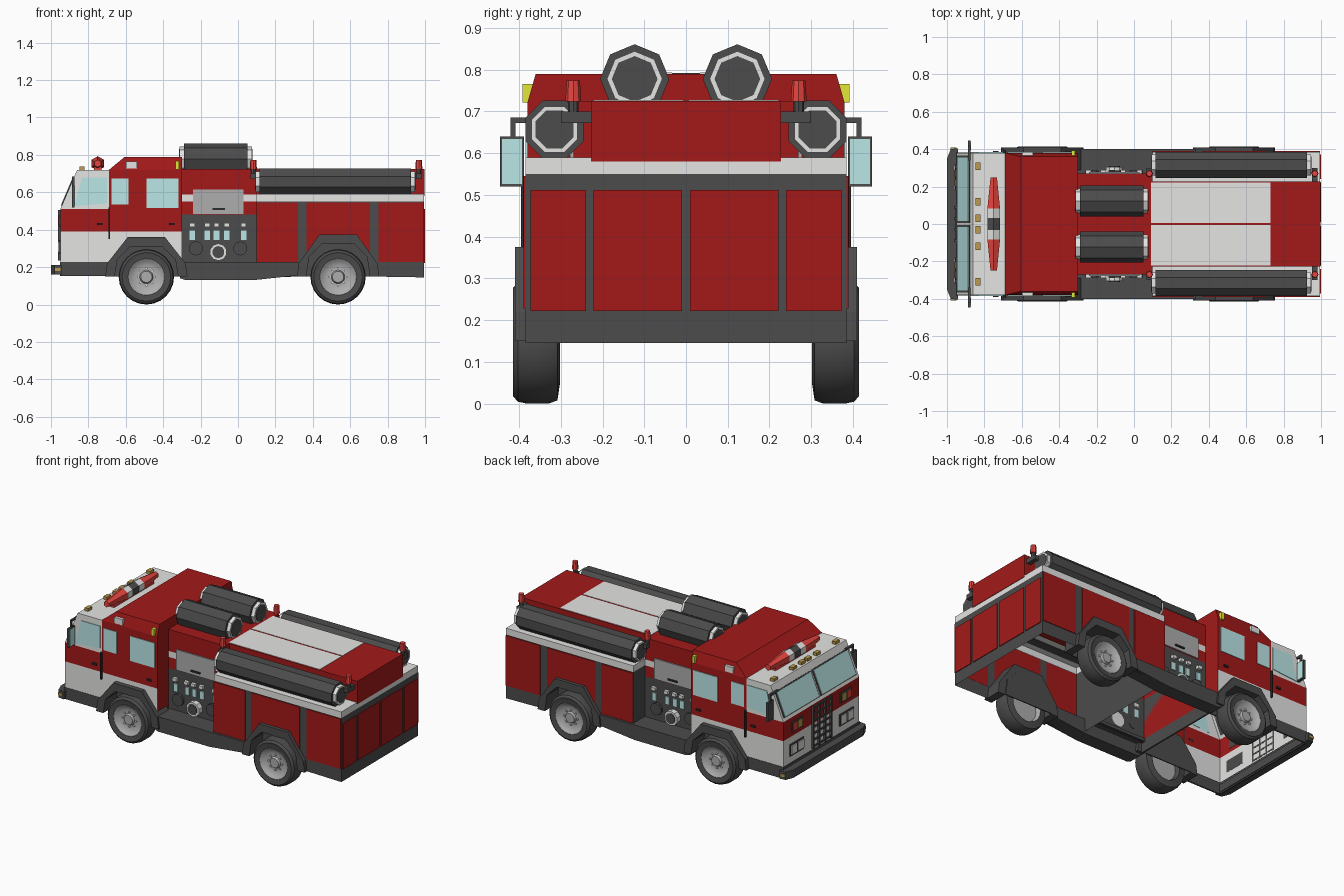
import bpy, bmesh, math
from mathutils import Matrix, Vector

if "Cube" in bpy.data.objects:
    bpy.data.objects.remove(bpy.data.objects["Cube"])

COLORS = {
    "red": (.37, .010, .010), "dark_grey": (.072, .072, .072), "white": (.78, .78, .77),
    "mid_grey": (.42, .42, .42), "glass": (.50, .80, .80), "yellow": (.80, .83, .04),
    "beacon_red": (.80, .06, .05), "amber": (.50, .32, .07), "black": (.025, .025, .025),
}
MATS = {}
for n, c in COLORS.items():
    MATS[n] = bpy.data.materials.new(n)
    MATS[n].diffuse_color = (*c, 1)


def finish(name, bm, mats, mirror=False, smooth=False):
    if mirror:
        g = bmesh.ops.duplicate(bm, geom=bm.verts[:] + bm.edges[:] + bm.faces[:])["geom"]
        for v in g:
            if isinstance(v, bmesh.types.BMVert):
                v.co.y *= -1
        bmesh.ops.reverse_faces(bm, faces=[f for f in g if isinstance(f, bmesh.types.BMFace)])
    me = bpy.data.meshes.new(name)
    bm.to_mesh(me)
    bm.free()
    for m in mats:
        me.materials.append(MATS[m])
    ob = bpy.data.objects.new(name, me)
    bpy.context.collection.objects.link(ob)
    if smooth:
        bpy.ops.object.select_all(action='DESELECT')
        ob.select_set(True)
        bpy.context.view_layer.objects.active = ob
        bpy.ops.object.shade_smooth_by_angle(angle=math.radians(35))
    return ob


def prism_bm(pts, a, b, axis="y"):
    """Extrude a profile: (x, z) along y, or (x, y) along z."""
    bm = bmesh.new()
    vs = [bm.verts.new((p, a, q) if axis == "y" else (p, q, a)) for p, q in pts]
    f = bm.faces.new(vs)
    ext = bmesh.ops.extrude_face_region(bm, geom=[f])["geom"]
    d = Vector((0, b - a, 0)) if axis == "y" else Vector((0, 0, b - a))
    bmesh.ops.translate(bm, vec=d, verts=[v for v in ext if isinstance(v, bmesh.types.BMVert)])
    bmesh.ops.recalc_face_normals(bm, faces=bm.faces)
    return bm


def prism(name, pts, a, b, mat, mirror=False, axis="y"):
    return finish(name, prism_bm(pts, a, b, axis), [mat], mirror)


def box(name, x0, x1, y0, y1, z0, z1, mat, mirror=False):
    return prism(name, [(x0, z0), (x1, z0), (x1, z1), (x0, z1)], y0, y1, mat, mirror)


def cyl(name, axis, center, r, length, mat, sides=8, r2=None, turn=0, mirror=False, smooth=False):
    bm = bmesh.new()
    rot = {"x": Matrix.Rotation(math.pi / 2, 4, 'Y'), "y": Matrix.Rotation(-math.pi / 2, 4, 'X'),
           "z": Matrix()}[axis]
    bmesh.ops.create_cone(bm, cap_ends=True, segments=sides, radius1=r, radius2=r if r2 is None else r2,
                          depth=length, matrix=Matrix.Translation(center) @ rot @ Matrix.Rotation(turn, 4, 'Z'))
    return finish(name, bm, [mat], mirror, smooth)


def shell(name, pts, half, xcuts, zcuts, mats, rule, drop, taper=None):
    """Hollow body: extruded side profile, cut into colour bands, underside removed."""
    bm = prism_bm(pts, -half, half)
    bmesh.ops.delete(bm, geom=[f for f in bm.faces if drop(f)], context='FACES')
    bmesh.ops.triangulate(bm, faces=[f for f in bm.faces if len(f.verts) > 4])
    for axis, cuts in (((1, 0, 0), xcuts), ((0, 0, 1), zcuts)):
        for c in cuts:
            bmesh.ops.bisect_plane(bm, geom=bm.verts[:] + bm.edges[:] + bm.faces[:],
                                   plane_co=Vector(axis) * c, plane_no=axis)
    if taper:
        for v in bm.verts:
            if v.co.z > taper[0]:
                v.co.y *= 1 - (v.co.z - taper[0]) * taper[1]
    bm.normal_update()
    for f in bm.faces:
        f.material_index = mats.index(rule(f.calc_center_median(), f.normal))
    return finish(name, bm, mats)


# Wheel arch outlines, relative to the wheel centre
OUTER = [(-.22, .15), (-.21, .22), (-.1, .36), (.1, .36), (.21, .22), (.22, .15)]
INNER = [(-.17, .15), (-.155, .24), (-.085, .31), (.085, .31), (.155, .24), (.17, .15)]
NOTCH = [(-.158, .225)] + INNER[1:5] + [(.158, .225)]
FRONT_X, REAR_X = -.49, .535


def at(pts, cx, dz=0):
    return [(cx + x, z + (dz if z > .23 else 0)) for x, z in pts]


# Cab and its skirt
def cab_rule(c, n):
    if n.x > .9:
        return "red"
    if c.z < .39:
        return "white"
    return "white" if c.z > .51 and c.x < -.69 else "red"


cab = [(-.95, .225), (-.95, .51), (-.86, .72), (-.69, .72), (-.605, .79), (-.30, .79), (-.30, .225)]
shell("cab", cab + at(NOTCH, FRONT_X)[::-1], .38, [-.69], [.39, .51, .72], ["red", "white"], cab_rule,
      lambda f: abs(f.normal.y) < .1 and f.calc_center_median().z < .33 and abs(f.calc_center_median().x + .49) < .45
      and len(f.verts) == 4 and abs(f.normal.x) < .99, taper=(.72, .75))
box("cab_skirt_side", -.95, -.66, .372, .382, .152, .226, "dark_grey", True)
box("cab_skirt_front", -.953, -.945, -.382, .382, .152, .226, "dark_grey")
box("cab_back_skirt", -.31, -.30, -.38, .38, .145, .226, "dark_grey")

# Rear body
body = [(.10, .145), (.10, .59), (.995, .59), (.995, .145)]
shell("rear_body", body + at(INNER, REAR_X, .015)[::-1], .385, [], [.55], ["dark_grey", "white"],
      lambda c, n: "white" if c.z > .55 else "dark_grey",
      lambda f: abs(f.normal.y) < .1 and f.calc_center_median().z < .345 and .105 < f.calc_center_median().x < .99)

# Pump section between cab and body
shell("pump_section", [(-.30, .2), (-.30, .725), (.10, .725), (.10, .2)], .27, [], [.48, .55, .588],
      ["dark_grey", "white", "red"],
      lambda c, n: "dark_grey" if c.z < .48 else "white" if .55 < c.z < .588 and abs(n.y) > .5 else "red",
      lambda f: f.normal.z < -.5)
prism("running_board", [(-.31, .14), (-.28, .13), (.08, .13), (.36, .16), (.36, .225), (-.31, .225)],
      .31, .40, "dark_grey", True)
box("running_board_top", -.30, .10, .26, .32, .205, .225, "dark_grey", True)

# Upper body and its lids
box("upper_body", .08, .998, -.228, .228, .58, .725, "red")
box("roof_lid", .09, .73, .006, .222, .723, .727, "white", True)

# Side and rear compartment doors
box("side_door_front", .10, .322, .384, .391, .228, .545, "red", True)
prism("side_door_middle", [(.365, .545), (.365, .28), (.45, .36), (.62, .36), (.705, .27), (.705, .545)],
      .384, .389, "red", True)
box("side_door_rear", .752, .994, .384, .389, .228, .545, "red", True)
box("rear_door_inner", .994, 1.0, .01, .222, .222, .512, "red", True)
box("rear_door_outer", .994, 1.0, .24, .372, .222, .512, "red", True)

# Wheel arches, wells and wheels
for pos, cx, dz in (("front", FRONT_X, 0), ("rear", REAR_X, .015)):
    prism(pos + "_wheel_arch", at(OUTER, cx, dz) + at(INNER, cx, dz)[::-1], .29, .41, "dark_grey", True)
    prism(pos + "_wheel_well", at(INNER, cx, dz), .285, .291, "dark_grey", True)
    prof = [(0, .402), (.03, .402), (.036, .388), (.06, .385), (.085, .398), (.098, .408), (.105, .408), (.13, .414),
            (.143, .403), (.148, .38), (.148, .33), (.14, .308), (.10, .302), (.09, .33), (0, .33)]
    bm = bmesh.new()
    vs = [bm.verts.new((cx + r, y, .148)) for r, y in prof]
    es = [bm.edges.new(p) for p in zip(vs, vs[1:])]
    bmesh.ops.spin(bm, geom=vs + es, cent=(cx, 0, .148), axis=(0, 1, 0), angle=math.tau, steps=24)
    bmesh.ops.remove_doubles(bm, verts=bm.verts, dist=.0005)
    bmesh.ops.recalc_face_normals(bm, faces=bm.faces)
    for f in bm.faces:
        r = max(math.hypot(v.co.x - cx, v.co.z - .148) for v in f.verts)
        f.material_index = 1 if r < .1 else 0
    finish(pos + "_wheels", bm, ["dark_grey", "mid_grey"], True, True)
    for i in range(8):
        a = i * math.tau / 8
        cyl(pos + "_wheel_nut", "y", (cx + .046 * math.cos(a), .389, .148 + .046 * math.sin(a)),
            .006, .012, "white", 6, mirror=True)

# Cab windows
prism("front_side_window", [(-.875, .525), (-.835, .68), (-.70, .68), (-.70, .54)], .379, .384, "glass", True)
box("middle_side_window", -.675, -.585, .379, .384, .535, .675, "glass", True)
box("rear_side_window", -.49, -.318, .379, .384, .517, .675, "glass", True)


def slope(t, off):
    return (-.95 + .09 * t - .919 * off, .51 + .21 * t + .394 * off)


prism("windshield_frame", [slope(.08, 0), slope(.8, 0), slope(.8, .003), slope(.08, .003)],
      .005, .365, "dark_grey", True)
prism("windshield", [slope(.11, 0), slope(.77, 0), slope(.77, .006), slope(.11, .006)], .015, .355, "glass", True)

# Front face: grille, lamps, bumper
for y in (.03, .09):
    box("grille_post", -.962, -.949, y - .006, y + .006, .235, .505, "dark_grey", True)
for i in range(7):
    z = .245 + i * .041
    box("grille_bar", -.958, -.949, -.095, .095, z - .005, z + .005, "dark_grey")
box("headlight_frame", -.956, -.949, .18, .32, .27, .345, "dark_grey", True)
for y in (.215, .285):
    box("headlight", -.962, -.955, y - .028, y + .028, .28, .335, "white", True)
box("signal_frame", -.955, -.949, .19, .30, .415, .48, "dark_grey", True)
box("signal_light", -.959, -.954, .2, .24, .425, .47, "amber", True)
box("warning_light", -.959, -.954, .25, .29, .425, .47, "beacon_red", True)
prism("bumper", [(-.94, -.405), (-.98, -.40), (-1, -.35), (-1, .35), (-.98, .40), (-.94, .405)],
      .16, .21, "dark_grey", axis="z")
box("bumper_light", -.98, -.95, .37, .408, .178, .194, "amber", True)

# Cab side fittings
box("front_handle", -.755, -.725, .379, .389, .425, .437, "black", True)
box("rear_handle", -.37, -.34, .379, .389, .425, .437, "black", True)
box("grab_rail", -.692, -.684, .38, .395, .35, .52, "black", True)
box("mirror_housing", -.888, -.874, .388, .446, .52, .64, "dark_grey", True)
box("mirror_glass", -.875, -.871, .393, .441, .526, .634, "glass", True)
box("mirror_arm", -.887, -.875, .34, .42, .672, .685, "dark_grey", True)
box("mirror_post", -.887, -.875, .408, .42, .63, .685, "dark_grey", True)
box("side_flood_light", -.60, -.54, .36, .385, .728, .765, "white", True)
box("side_marker_light", -.335, -.315, .365, .392, .722, .766, "yellow", True)

# Cab roof lights
for y in (.03, .12, .31):
    box("roof_marker_light", -.848, -.822, y - .02, y + .02, .715, .738, "amber", True)
box("light_bar_foot", -.77, -.73, -.2, .2, .715, .745, "beacon_red")
cyl("light_bar_center", "y", (-.75, 0, .754), .038, .07, "dark_grey", 6)
cyl("light_bar_collar", "y", (-.75, .058, .754), .039, .05, "white", 6, mirror=True)
cyl("light_bar_lens", "y", (-.75, .165, .754), .039, .165, "beacon_red", 6, .02, mirror=True)


# Hose tubes with ringed ends
def tube(name, x0, x1, y, z, r, turn):
    m, n = (x0 + x1) / 2, x1 - x0
    cyl(name, "x", (m, y, z), r, n, "dark_grey", 8, turn=turn, mirror=True)
    cyl(name + "_ring", "x", (m, y, z), r * .8, n + .045, "white", 8, turn=turn, mirror=True)
    cyl(name + "_cap", "x", (m, y, z), r * .66, n + .05, "dark_grey", 8, turn=turn, mirror=True)


tube("upper_tube", -.29, .052, .123, .778, .083, 0)
tube("side_tube", .115, .925, .315, .657, .075, math.pi / 8)

# Beacons on brackets
for x in (.082, .967):
    box("beacon_bracket", x - .014, x + .014, .22, .30, .672, .70, "dark_grey", True)
    cyl("beacon_base", "z", (x, .27, .71), .013, .03, "dark_grey", 8, mirror=True)
    cyl("beacon", "z", (x, .27, .749), .019, .05, "beacon_red", 8, .016, mirror=True)

# Pump control panel
box("control_cover", -.24, .03, .269, .278, .485, .615, "mid_grey", True)
box("cover_handle", -.135, -.07, .277, .285, .505, .515, "black", True)
for x in (-.245, -.165, -.115, -.06, .03):
    box("gauge", x - .015, x + .015, .269, .277, .345, .395, "glass", True)
    box("lever", x - .014, x + .014, .269, .29, .415, .435, "white", True)
for x in (-.225, .012):
    cyl("side_inlet", "y", (x, .277, .30), .038, .02, "dark_grey", 10, mirror=True)
cyl("main_inlet", "y", (-.105, .285, .28), .046, .04, "white", 10, mirror=True)
cyl("main_inlet_cap", "y", (-.105, .29, .28), .033, .04, "dark_grey", 10, mirror=True)

for m in bpy.data.materials:
    if m.users and not m.is_grease_pencil:
        m.use_nodes = True
        m.node_tree.nodes["Principled BSDF"].inputs["Base Color"].default_value = m.diffuse_color
